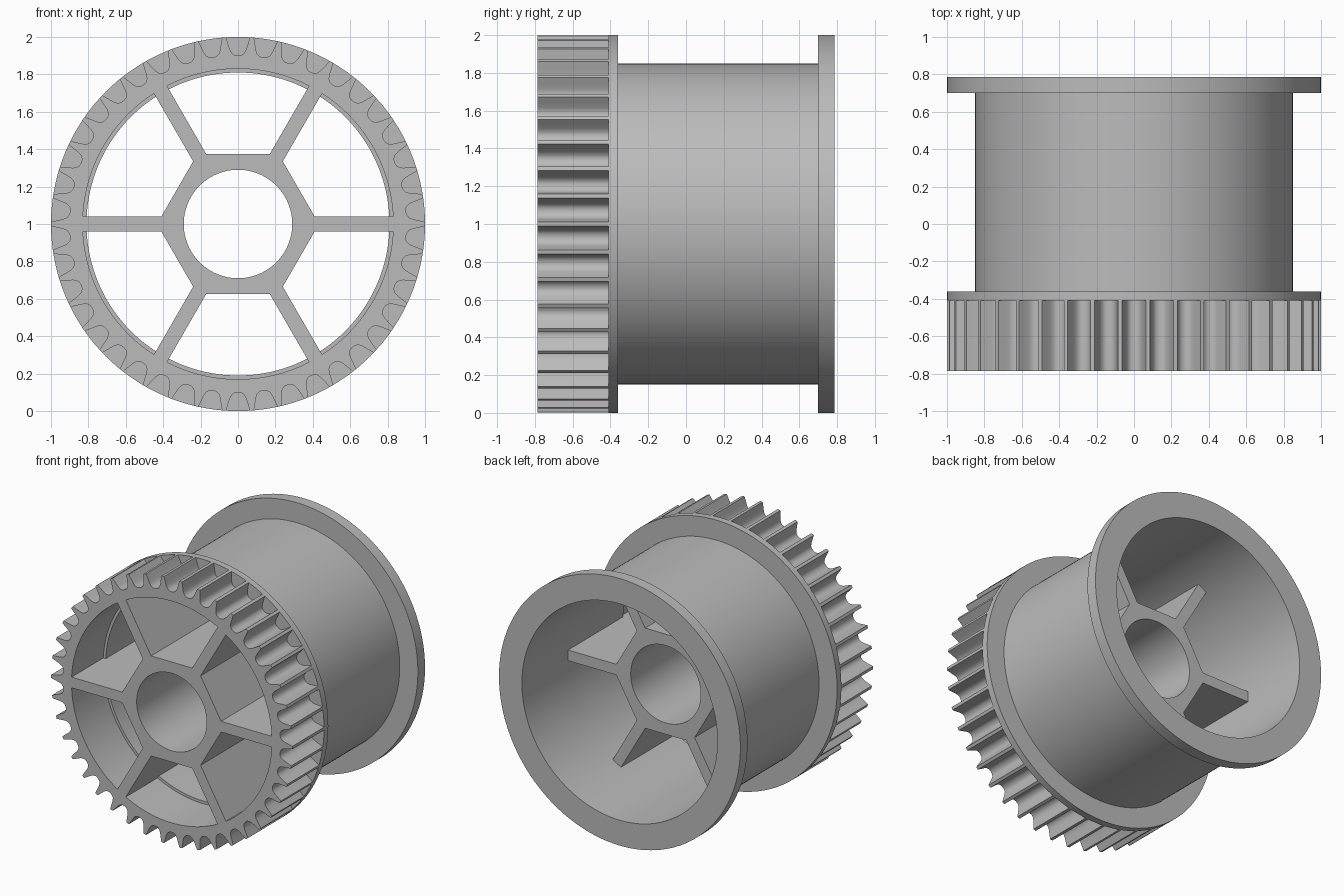
import bpy, bmesh, math
from math import pi, cos, sin, radians

if "Cube" in bpy.data.objects:
    bpy.data.objects.remove(bpy.data.objects["Cube"], do_unlink=True)

grey = bpy.data.materials.new("plain grey")
grey.use_nodes = True
grey.diffuse_color = (0.5, 0.5, 0.5, 1)
grey.node_tree.nodes["Principled BSDF"].inputs["Base Color"].default_value = (0.5, 0.5, 0.5, 1)

FRONT, BACK = -0.785, 0.785
FLANGE, HUB_BACK = -0.41, 0.24


def loft(name, loops):
    """Closed ring solid: each loop is (y, [(angle, radius), ...]) around the y axis."""
    bm = bmesh.new()
    rings = [[bm.verts.new((r * cos(a), y, 1 + r * sin(a))) for a, r in pts]
             for y, pts in loops]
    n = len(rings[0])
    for k, ring in enumerate(rings):
        nxt = rings[(k + 1) % len(rings)]
        for i in range(n):
            j = (i + 1) % n
            bm.faces.new((ring[i], ring[j], nxt[j], nxt[i]))
    return finish(name, bm)


def finish(name, bm):
    bmesh.ops.recalc_face_normals(bm, faces=bm.faces)
    mesh = bpy.data.meshes.new(name)
    bm.to_mesh(mesh)
    bm.free()
    mesh.materials.append(grey)
    obj = bpy.data.objects.new(name, mesh)
    bpy.context.collection.objects.link(obj)
    bpy.ops.object.select_all(action='DESELECT')
    obj.select_set(True)
    bpy.context.view_layer.objects.active = obj
    bpy.ops.object.shade_smooth_by_angle(angle=radians(30))
    return obj


def circle(angles, r):
    return [(a, r) for a in angles]


# Drum with both flanges, turned from one profile of (radius, y)
turn = [2 * pi * i / 144 for i in range(144)]
profile = [(0.81, FLANGE), (1, FLANGE), (1, -0.36), (0.85, -0.36),
           (0.85, 0.70), (1, 0.70), (1, BACK), (0.81, BACK)]
loft("drum", [(y, circle(turn, r)) for r, y in profile])

# Toothed ring: narrow tips with rounded valleys between them
TEETH = 42
half_valley = [(0.064, 1.0), (0.053, 0.965), (0.044, 0.935),
               (0.034, 0.915), (0.019, 0.903)]
valley = ([(-w / r, r) for w, r in half_valley] + [(0, 0.9)]
          + [(w / r, r) for w, r in reversed(half_valley)])
teeth = [((t + 0.5) * 2 * pi / TEETH + a, r) for t in range(TEETH) for a, r in valley]
bore = [(a, 0.83) for a, r in teeth]
loft("toothed_ring", [(FRONT, teeth), (FLANGE, teeth), (FLANGE, bore), (FRONT, bore)])

# Six-sided hub with a round bore
hexagon = [(a, 0.375 / cos(a % (pi / 3) - pi / 6)) for a in turn]
hole = circle(turn, 0.29)
loft("hub", [(FRONT, hexagon), (HUB_BACK, hexagon), (HUB_BACK, hole), (FRONT, hole)])

# Six deep spokes from the hub corners to the drum wall
bm = bmesh.new()
for k in range(6):
    a = k * pi / 3
    box = bmesh.ops.create_cube(bm, size=1)["verts"]
    for v in box:
        along = 0.40 if v.co.x < 0 else 0.835
        side = 0.08 * v.co.z
        y = FRONT if v.co.y < 0 else HUB_BACK
        v.co = (along * cos(a) - side * sin(a), y, 1 + along * sin(a) + side * cos(a))
finish("spokes", bm)
